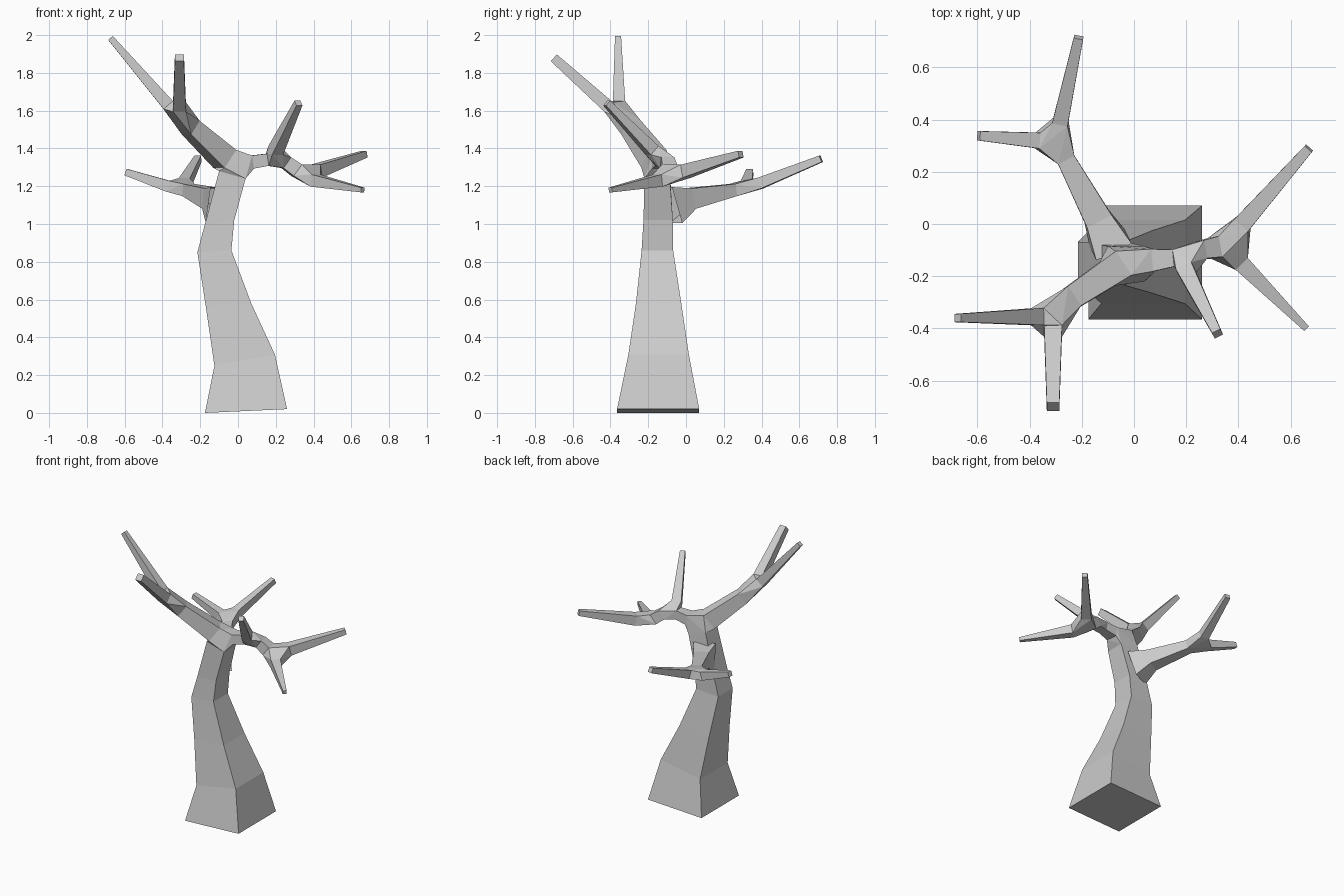
import bpy
import bmesh
from mathutils import Vector

cube = bpy.data.objects.get("Cube")
if cube:
    bpy.data.objects.remove(cube)

bark = bpy.data.materials.new("grey bark")
bark.use_nodes = True
GREY = (0.6, 0.6, 0.6, 1)
bark.diffuse_color = GREY
bark.node_tree.nodes["Principled BSDF"].inputs["Base Color"].default_value = GREY


def finish(name, bm):
    bmesh.ops.recalc_face_normals(bm, faces=bm.faces)
    mesh = bpy.data.meshes.new(name)
    bm.to_mesh(mesh)
    bm.free()
    mesh.materials.append(bark)
    bpy.context.collection.objects.link(bpy.data.objects.new(name, mesh))


def loft(name, rings, cap_start=False, cap_end=False):
    """Join four-cornered rings into a tapering tube."""
    bm = bmesh.new()
    loops = [[bm.verts.new(p) for p in ring] for ring in rings]
    for a, b in zip(loops, loops[1:]):
        for i in range(4):
            j = (i + 1) % 4
            bm.faces.new((a[i], a[j], b[j], b[i]))
    if cap_start:
        bm.faces.new(loops[0])
    if cap_end:
        bm.faces.new(loops[-1])
    finish(name, bm)
    return rings


def limb(name, points, tip=False):
    """Square tube along points of (x, y, z, width, height)."""
    centres = [Vector(p[:3]) for p in points]
    rings = []
    for i, (c, p) in enumerate(zip(centres, points)):
        d = centres[min(i + 1, len(centres) - 1)] - centres[max(i - 1, 0)]
        side = d.cross(Vector((0, 0, 1))).normalized()
        up = side.cross(d).normalized()
        s, u = side * p[3] / 2, up * p[4] / 2
        rings.append([c - s - u, c + s - u, c + s + u, c - s + u])
    return loft(name, rings, cap_end=tip)


def twig(name, start, end, thick, thin):
    return limb(name, [(*start, thick, thick), (*end, thin, thin)], tip=True)


def fork(name, *rings):
    """Faceted knot that joins the ends of several limbs."""
    bm = bmesh.new()
    for ring in rings:
        for p in ring:
            bm.verts.new(p)
    hull = bmesh.ops.convex_hull(bm, input=bm.verts)
    loose = [v for v in hull["geom_interior"] if isinstance(v, bmesh.types.BMVert)]
    bmesh.ops.delete(bm, geom=loose, context="VERTS")
    finish(name, bm)


# Trunk: right edge x, z, left edge x, z, front y, back y
sections = [
    (-.175, 0, .26, .02, -.365, .07),
    (-.125, .25, .195, .31, -.305, .015),
    (-.17, .56, .07, .58, -.265, -.025),
    (-.215, .85, -.035, .86, -.235, -.068),
    (-.175, 1.0, -.02, 1.02, -.225, -.07),
    (-.10, 1.28, .04, 1.24, -.22, -.085),
]
trunk = loft("trunk", [
    [Vector((xr, yf, zr)), Vector((xl, yf, zl)), Vector((xl, yb, zl)), Vector((xr, yb, zr))]
    for xr, zr, xl, zl, yf, yb in sections], cap_start=True)

# Left bough with three twigs
left_inner = limb("left_bough_inner", [(.075, -.138, 1.328, .085, .07), (.155, -.13, 1.34, .065, .065)])
left_outer = limb("left_bough_outer", [(.255, -.1, 1.325, .07, .07), (.31, -.09, 1.285, .08, .075)])
left_front = twig("left_front_twig", (.2, -.18, 1.39), (.32, -.42, 1.64), .065, .035)
left_back = twig("left_back_twig", (.415, .0, 1.28), (.67, .29, 1.37), .07, .036)
left_low = twig("left_low_twig", (.41, -.15, 1.23), (.66, -.4, 1.18), .065, .025)
fork("left_inner_fork", left_inner[-1], left_outer[0], left_front[0])
fork("left_outer_fork", left_outer[-1], left_back[0], left_low[0])

# Right bough with two upright twigs
right = limb("right_bough", [(-.07, -.17, 1.345, .11, .12), (-.25, -.29, 1.51, .09, .09)])
right_side = twig("right_side_twig", (-.37, -.355, 1.63), (-.675, -.36, 1.985), .065, .032)
right_front = twig("right_front_twig", (-.31, -.41, 1.62), (-.31, -.70, 1.88), .068, .048)
fork("right_fork", right[-1], right_side[0], right_front[0])
fork("crown_fork", trunk[-1], left_inner[0], right[0])

# Back bough, growing from the rear of the trunk, with two twigs
back = limb("back_bough", [(-.09, -.08, 1.1, .15, .2), (-.138, .02, 1.135, .105, .11),
                           (-.262, .25, 1.18, .07, .065)])
back_far = twig("back_far_twig", (-.282, .39, 1.215), (-.212, .715, 1.345), .06, .036)
back_side = twig("back_side_twig", (-.37, .32, 1.2), (-.595, .338, 1.275), .06, .036)
fork("back_fork", back[-1], back_far[0], back_side[0])
